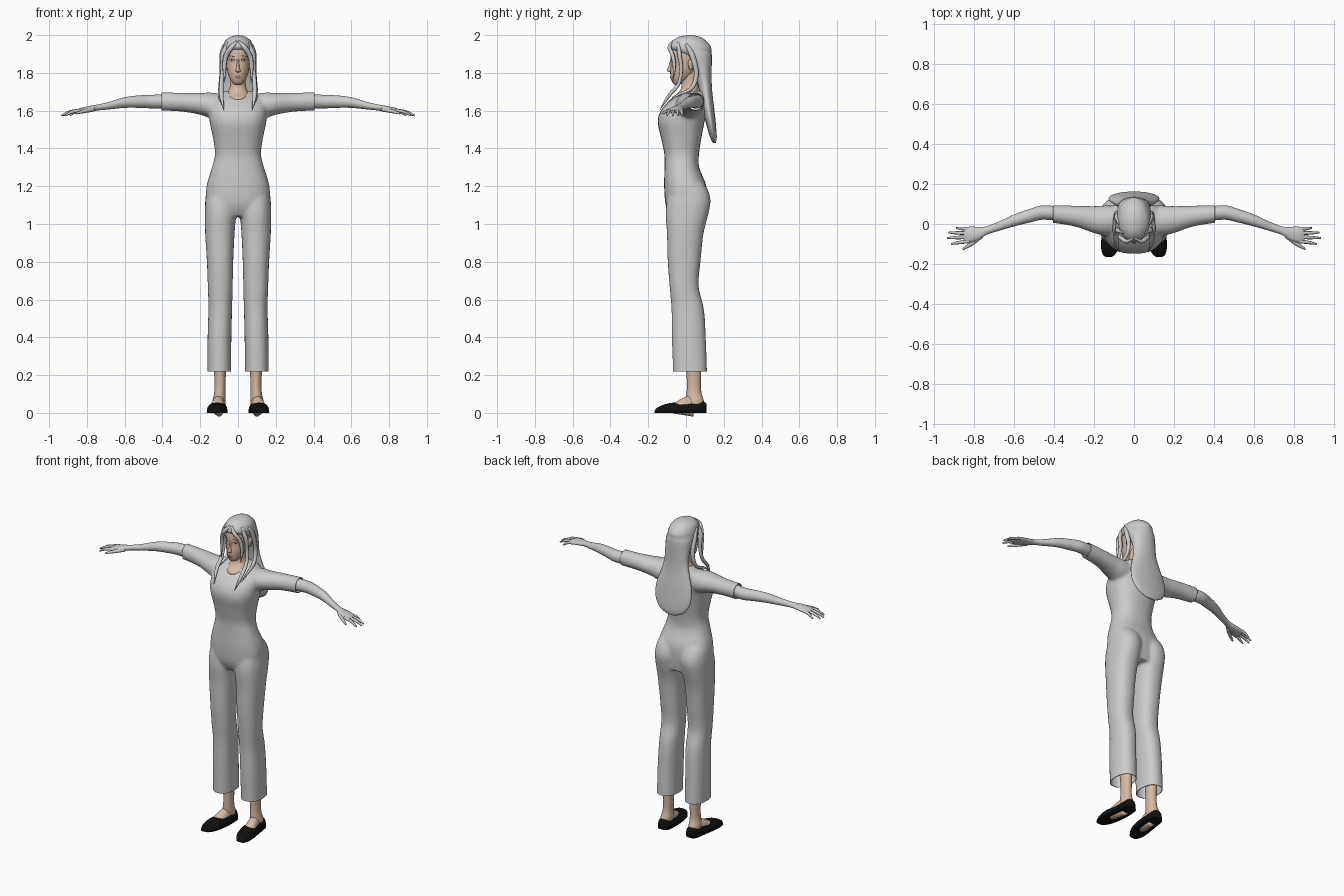
import bpy, bmesh, math
from mathutils import Vector
from mathutils.bvhtree import BVHTree

if "Cube" in bpy.data.objects:
    bpy.data.objects.remove(bpy.data.objects["Cube"])


def material(name, r, g, b):
    m = bpy.data.materials.new(name)
    m.use_nodes = True
    m.diffuse_color = (r, g, b, 1)
    m.node_tree.nodes["Principled BSDF"].inputs["Base Color"].default_value = (r, g, b, 1)
    return m


grey = material("light grey", .6, .6, .6)
skin = material("skin", .68, .49, .36)
black = material("black", .005, .005, .005)
lip = material("lip", .35, .16, .12)
white = material("eye white", .65, .62, .58)
brown = material("dark brown", .06, .035, .025)


def finish(name, bm, mat):
    bmesh.ops.recalc_face_normals(bm, faces=bm.faces)
    for f in bm.faces:
        f.smooth = True
    me = bpy.data.meshes.new(name)
    bm.to_mesh(me)
    me.materials.append(mat)
    ob = bpy.data.objects.new(name, me)
    bpy.context.collection.objects.link(ob)
    return ob


def spline(rows, steps):
    """Catmull-Rom through rows of numbers."""
    out = []
    for i in range(len(rows) - 1):
        p = [Vector(rows[min(max(i + k, 0), len(rows) - 1)]) for k in (-1, 0, 1, 2)]
        for j in range(steps):
            t = j / steps
            out.append(p[1] + t / 2 * (p[2] - p[0] + t * (2 * p[0] - 5 * p[1] + 4 * p[2] - p[3]
                       + t * (3 * (p[1] - p[2]) + p[3] - p[0]))))
    return out + [Vector(rows[-1])]


def loft(bm, rows, axis="z", side=1, power=2, sides=24, steps=4, floor=None):
    """Skin oval rings; a row is position, two centres, two radii."""
    rings = []
    for t, ca, cb, ra, rb in spline(rows, steps):
        ring = []
        for k in range(sides):
            ang = math.tau * k / sides
            c, s = math.cos(ang), math.sin(ang)
            a = ca + max(ra, .001) * math.copysign(abs(c) ** (2 / power), c)
            b = cb + max(rb, .001) * math.copysign(abs(s) ** (2 / power), s)
            x, y, z = {"x": (t, a, b), "y": (a, t, b), "z": (a, b, t)}[axis]
            if floor is not None:
                z = max(z, floor)
            ring.append(bm.verts.new((side * x, y, z)))
        rings.append(ring)
    for lo, hi in zip(rings, rings[1:]):
        for k in range(sides):
            n = (k + 1) % sides
            bm.faces.new((lo[k], lo[n], hi[n], hi[k]))
    bm.faces.new(rings[0])
    bm.faces.new(rings[-1])


def part(name, rows, mat, **kw):
    bm = bmesh.new()
    loft(bm, rows, **kw)
    return finish(name, bm, mat)


def tube(name, points, mat, thick, flat=1):
    """Tapered round strand; points carry x, y, z and relative radius."""
    bm = bmesh.new()
    pts = spline(points, 4)
    rings = []
    for i, p in enumerate(pts):
        d = (pts[min(i + 1, len(pts) - 1)] - pts[max(i - 1, 0)]).to_3d().normalized()
        u = d.cross(Vector((0, 1, 0))).normalized()
        v = d.cross(u)
        rings.append([bm.verts.new(p.to_3d() + thick * max(p[3], .05) * (
            u * math.cos(math.tau * k / 8) + v * flat * math.sin(math.tau * k / 8))) for k in range(8)])
    for lo, hi in zip(rings, rings[1:]):
        for k in range(8):
            bm.faces.new((lo[k], lo[k - 1], hi[k - 1], hi[k]))
    bm.faces.new(rings[0])
    bm.faces.new(rings[-1])
    return finish(name, bm, mat)


# One-piece garment: torso, trouser legs and sleeves fused, then cut open at the hems
bm = bmesh.new()
loft(bm, [(1.04, 0, .01, .12, .09), (1.1, 0, .0, .165, .108), (1.2, 0, -.004, .167, .112),
          (1.3, 0, -.022, .138, .092), (1.37, 0, -.023, .122, .092), (1.45, 0, -.025, .132, .106),
          (1.54, 0, -.026, .15, .124), (1.6, 0, -.012, .155, .122), (1.65, 0, .012, .15, .1),
          (1.68, 0, .032, .125, .075), (1.705, 0, .045, .08, .05)], power=2.4)
for s in (1, -1):
    loft(bm, [(.17, .1, .023, .063, .09), (.4, .098, .015, .063, .09), (.55, .094, .009, .063, .086),
              (.67, .094, -.01, .066, .077), (.8, .095, -.01, .07, .087), (.95, .096, -.004, .078, .097),
              (1.05, .093, .005, .083, .113), (1.13, .09, .015, .083, .115), (1.2, .085, .015, .075, .09),
              (1.26, .08, .0, .04, .05)], side=s, power=2.3)
    loft(bm, [(.05, .02, 1.62, .07, .06), (.14, .018, 1.628, .075, .068), (.2, .022, 1.636, .068, .058),
              (.3, .04, 1.645, .052, .05), (.44, .053, 1.65, .043, .049)], axis="x", side=s)
rough = finish("garment_rough", bm, grey)
mod = rough.modifiers.new("fuse", "REMESH")
mod.mode = "VOXEL"
mod.voxel_size = .009
mod = rough.modifiers.new("soften", "SMOOTH")
mod.factor = .5
mod.iterations = 6
bpy.context.view_layer.update()
bm = bmesh.new()
bm.from_mesh(rough.evaluated_get(bpy.context.evaluated_depsgraph_get()).to_mesh())
bpy.data.objects.remove(rough)
for co, no in (((0, 0, .22), (0, 0, -1)), ((.405, 0, 0), (1, 0, 0)), ((-.405, 0, 0), (-1, 0, 0))):
    bmesh.ops.bisect_plane(bm, geom=bm.verts[:] + bm.edges[:] + bm.faces[:],
                           plane_co=co, plane_no=no, clear_outer=True)
garment = finish("garment", bm, grey)
mod = garment.modifiers.new("cloth thickness", "SOLIDIFY")
mod.thickness = .004

# Head and neck
part("neck", [(1.62, 0, -.03, .02, .03), (1.665, 0, -.02, .05, .057), (1.69, 0, .008, .058, .054),
              (1.72, 0, .02, .045, .046), (1.76, 0, .018, .04, .044), (1.82, 0, .02, .042, .046)], skin)
head = part("head", [(1.735, 0, -.045, .008, .01), (1.745, 0, -.045, .026, .024), (1.77, 0, -.03, .043, .05),
                     (1.81, 0, -.012, .057, .072), (1.85, 0, .004, .064, .084), (1.9, 0, .01, .067, .092),
                     (1.95, 0, .015, .06, .083), (1.985, 0, .02, .025, .035)], skin)
part("nose", [(1.802, 0, -.078, .006, .004), (1.811, 0, -.081, .013, .019), (1.83, 0, -.08, .008, .014),
              (1.87, 0, -.078, .005, .005)], skin, sides=12)
bm = bmesh.new()
bm.from_mesh(head.data)
face_tree = BVHTree.FromBMesh(bm)


def patch(name, x, z, rx, rz, mat, lift, tilt=0):
    """Thin oval plate laid over the face."""
    pb = bmesh.new()
    ring = []
    for k in range(16):
        c, s = math.cos(math.tau * k / 16), math.sin(math.tau * k / 16)
        px, pz = x + rx * c, z + rz * s + tilt * c
        hit = face_tree.ray_cast(Vector((px, -1, pz)), Vector((0, 1, 0)))[0]
        ring.append(pb.verts.new((px, hit.y - lift, pz)))
    pb.faces.new(ring)
    ob = finish(name, pb, mat)
    if ob.data.polygons[0].normal.y > 0:
        ob.data.flip_normals()


patch("upper_lip", 0, 1.782, .019, .004, lip, .004)
patch("lower_lip", 0, 1.774, .015, .005, lip, .005)
for s, tag in ((1, "left"), (-1, "right")):
    patch(tag + "_eye_rim", s * .033, 1.868, .0165, .008, brown, .002)
    patch(tag + "_eye", s * .033, 1.867, .0145, .006, white, .003)
    patch(tag + "_iris", s * .033, 1.867, .0055, .0055, brown, .004)
    patch(tag + "_brow", s * .034, 1.888, .018, .0025, brown, .003, -.002)
    part(tag + "_ear", [(1.815, .062, .028, .004, .006), (1.83, .066, .026, .007, .013),
                        (1.86, .069, .03, .009, .019), (1.88, .067, .032, .003, .008)],
         skin, side=s, sides=12)

# Long hair, from crown to rounded end
part("hair", [(2, 0, .02, .008, .01), (1.991, 0, .018, .04, .055), (1.97, 0, .018, .068, .088),
              (1.94, 0, .021, .08, .11), (1.915, 0, .034, .083, .1), (1.885, 0, .064, .084, .073),
              (1.82, 0, .087, .081, .049), (1.75, 0, .098, .082, .038), (1.68, 0, .108, .1, .033),
              (1.6, 0, .12, .124, .031), (1.52, 0, .134, .124, .025), (1.46, 0, .145, .09, .018),
              (1.43, 0, .15, .035, .008)], grey)
for s, tag in ((1, "left"), (-1, "right")):
    # Locks parted over the brow, framing the face and lying on the chest
    tube(tag + "_brow_lock", [(s * .005, -.07, 1.965, .6), (s * .035, -.088, 1.935, 1),
                              (s * .063, -.07, 1.89, 1), (s * .072, -.062, 1.83, .8),
                              (s * .07, -.07, 1.75, .1)], grey, .013, .8)
    tube(tag + "_chest_lock", [(s * .05, -.04, 1.96, .8), (s * .078, -.035, 1.9, 1.1),
                               (s * .082, -.025, 1.82, .9), (s * .088, -.04, 1.74, .9),
                               (s * .088, -.09, 1.68, .9), (s * .074, -.14, 1.6, .1)], grey, .013, .8)
    tube(tag + "_side_lock", [(s * .07, .0, 1.95, .8), (s * .083, .03, 1.9, 1.2),
                              (s * .086, .055, 1.8, 1), (s * .094, .03, 1.72, .9),
                              (s * .1, -.05, 1.68, .5), (s * .09, -.1, 1.64, .1)], grey, .012)

    # Bare forearm, palm and fingers
    part(tag + "_arm", [(.34, .045, 1.65, .036, .038), (.45, .058, 1.648, .036, .036),
                        (.52, .042, 1.648, .034, .033), (.6, .018, 1.643, .03, .028),
                        (.68, -.012, 1.627, .023, .02), (.74, -.033, 1.617, .021, .016),
                        (.78, -.047, 1.61, .033, .016), (.83, -.055, 1.602, .041, .014),
                        (.855, -.058, 1.597, .034, .008)], grey, axis="x", side=s)
    for finger, root, tip_x, tip_y in (("little", -.026, .89, -.02), ("ring", -.046, .928, -.043),
                                       ("middle", -.066, .935, -.07), ("index", -.086, .915, -.1)):
        tube(tag + "_" + finger + "_finger",
             [(s * .82, root, 1.603, 1), (s * (.4 * .82 + .6 * tip_x), (root + tip_y) / 2, 1.594, .9),
              (s * tip_x, tip_y, 1.574, .45)], grey, .0095)
    tube(tag + "_thumb", [(s * .765, -.06, 1.607, 1.2), (s * .815, -.1, 1.597, 1),
                          (s * .858, -.126, 1.585, .5)], grey, .01)

    # Ankle and foot
    part(tag + "_ankle", [(.015, .1, .055, .03, .035), (.06, .1, .05, .035, .045), (.1, .097, .043, .03, .04),
                          (.16, .095, .042, .029, .037), (.3, .096, .04, .036, .043)], skin, side=s)
    part(tag + "_foot", [(-.1, .115, .02, .02, .012), (-.06, .113, .025, .036, .029), (-.01, .106, .035, .035, .047),
                         (.04, .1, .04, .03, .06)], skin, axis="y", side=s)
    # Slip-on shoe: low vamp over the toes, taller heel
    part(tag + "_shoe", [(-.166, .128, 0, .012, .012), (-.155, .126, 0, .029, .026), (-.12, .12, 0, .045, .043),
                         (-.07, .113, 0, .05, .054), (-.01, .105, 0, .049, .053), (.05, .101, 0, .044, .057),
                         (.09, .1, 0, .037, .061), (.108, .1, 0, .018, .05)],
         black, axis="y", side=s, power=2.8, floor=0)
